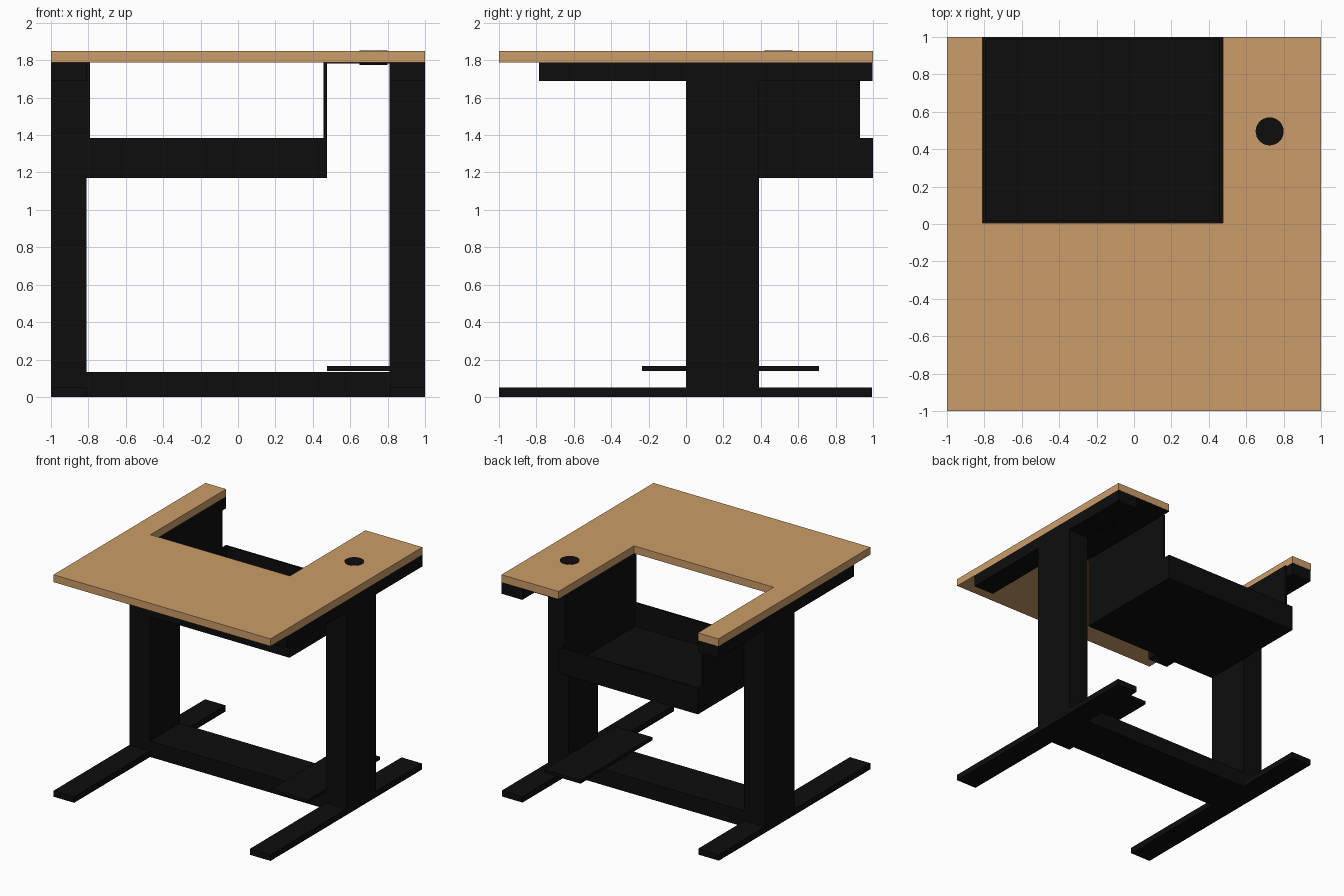
import bpy, bmesh, math

if "Cube" in bpy.data.objects:
    bpy.data.objects.remove(bpy.data.objects["Cube"])


def material(name, color):
    m = bpy.data.materials.new(name)
    m.diffuse_color = (*color, 1)
    m.use_nodes = True
    m.node_tree.nodes["Principled BSDF"].inputs["Base Color"].default_value = m.diffuse_color
    return m


WOOD = material("tan_wood", (0.60, 0.335, 0.138))
BLACK = material("black_metal", (0.004, 0.004, 0.004))


def finish(name, bm, mat):
    bmesh.ops.recalc_face_normals(bm, faces=bm.faces)
    me = bpy.data.meshes.new(name)
    bm.to_mesh(me)
    bm.free()
    me.materials.append(mat)
    ob = bpy.data.objects.new(name, me)
    bpy.context.collection.objects.link(ob)
    return ob


def prism(name, points, z0, z1, mat):
    """Extrude a flat outline from z0 to z1."""
    bm = bmesh.new()
    face = bm.faces.new([bm.verts.new((x, y, z0)) for x, y in points])
    ext = bmesh.ops.extrude_face_region(bm, geom=[face])
    top = [g for g in ext["geom"] if isinstance(g, bmesh.types.BMVert)]
    bmesh.ops.translate(bm, verts=top, vec=(0, 0, z1 - z0))
    return finish(name, bm, mat)


def box(name, x0, x1, y0, y1, z0, z1, mat=BLACK):
    return prism(name, [(x0, y0), (x1, y0), (x1, y1), (x0, y1)], z0, z1, mat)


# Desk top with a rectangular notch at the back
NL, NR = -0.81, 0.475
prism("desk_top", [(-1, -1), (1, -1), (1, 1), (NR, 1), (NR, 0.005),
                   (NL, 0.005), (NL, 1), (-1, 1)], 1.788, 1.85, WOOD)

# Round cable cover in the right arm and thin plate below it
circle = [(0.725 + 0.075 * math.cos(i * math.tau / 32),
           0.495 + 0.075 * math.sin(i * math.tau / 32)) for i in range(32)]
prism("cable_cover", circle, 1.775, 1.852, BLACK)
box("arm_underplate", NR, 0.81, 0, 0.998, 1.781, 1.788)

# Legs: column, floor foot and top support on each side
for side, x0, x1 in (("left", -1, -0.81), ("right", 0.81, 1)):
    box(side + "_column", x0, x1, 0, 0.39, 0.05, 1.69)
    box(side + "_foot", x0, x1, -1, 0.995, 0, 0.05)
    box(side + "_top_support", x0, x1, -0.785, 0.998, 1.69, 1.788)

# Floor crossbar and pedal plate
box("crossbar", -0.81, 0.81, 0, 0.39, 0, 0.133)
box("pedal_plate", NR, 0.81, -0.235, 0.71, 0.138, 0.165)

# Hanging open tray: floor, low walls and tall side panels
T = 0.018
box("tray_floor", NL, NR, 0, 1, 1.17, 1.19)
box("tray_front_wall", NL + T, NR - T, 0, T, 1.19, 1.385)
box("tray_back_wall", NL + T, NR - T, 1 - T, 1, 1.19, 1.385)
for side, x0 in (("left", NL), ("right", NR - T)):
    box(side + "_tray_wall", x0, x0 + T, 0, 1, 1.19, 1.385)
    box(side + "_hanger_panel", x0, x0 + T, 0, 0.93, 1.385, 1.787)
